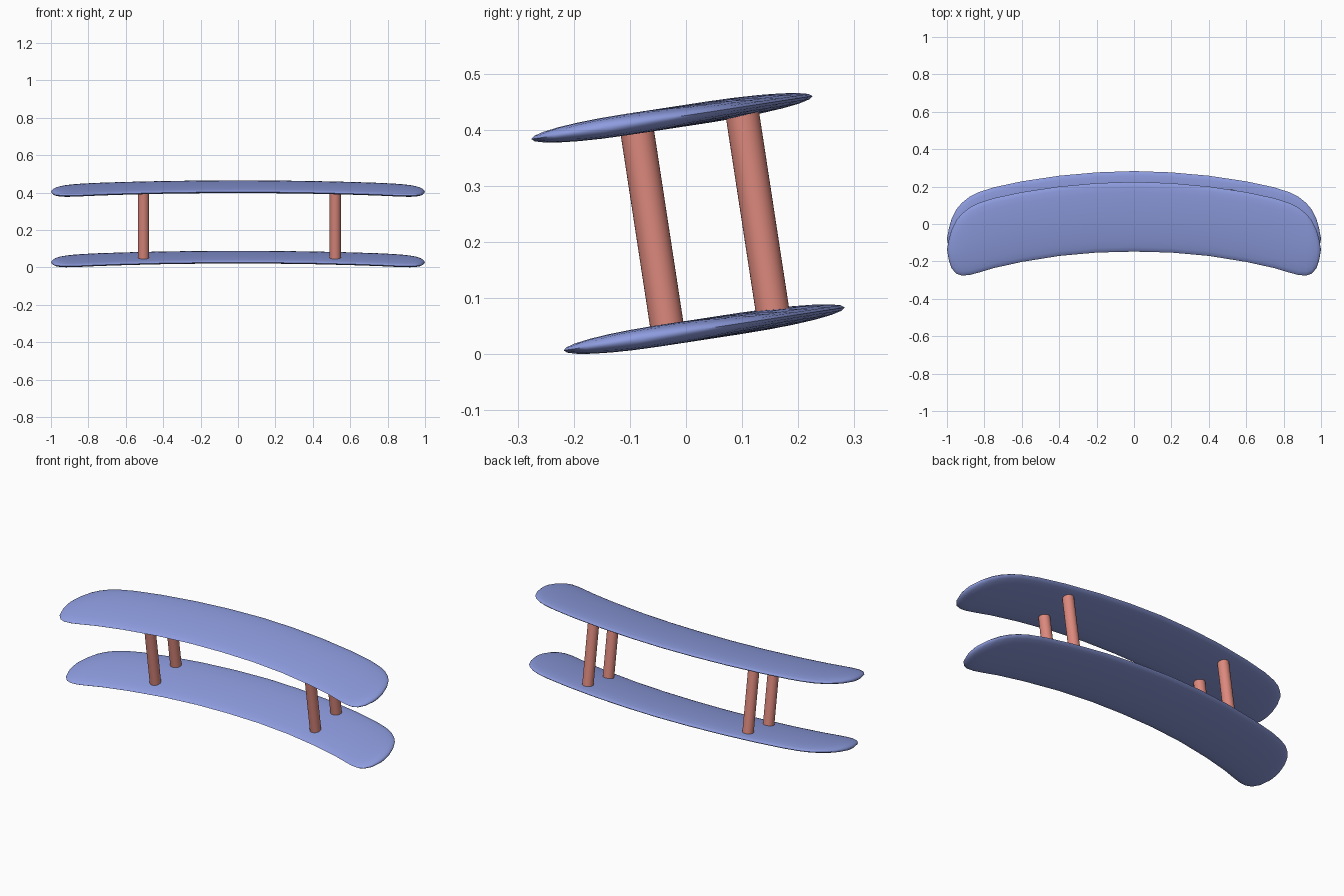
import bpy
import bmesh
from math import pi, sin, cos, atan
from mathutils import Matrix, Vector

if "Cube" in bpy.data.objects:
    bpy.data.objects.remove(bpy.data.objects["Cube"])


def material(name, rgb):
    m = bpy.data.materials.new(name)
    m.use_nodes = True
    m.diffuse_color = (*rgb, 1)
    m.node_tree.nodes["Principled BSDF"].inputs["Base Color"].default_value = (*rgb, 1)
    return m


BLUE = material("periwinkle blue", (0.27, 0.335, 0.74))
RED = material("salmon red", (0.72, 0.25, 0.205))

# Both wings and the struts share one tilted frame
TILT = atan(0.153)
FRAME = Matrix.Translation((0, 0, 0.04)) @ Matrix.Rotation(TILT, 4, "X")
GAP = 0.381
HALF_THICK = 0.019
SEGMENTS = 24

# Half-span stations of a wing: x, front edge y, back edge y
STATIONS = [
    (0, -0.09, 0.283), (0.2, -0.095, 0.276), (0.4, -0.113, 0.258),
    (0.6, -0.145, 0.228), (0.75, -0.178, 0.196), (0.83, -0.202, 0.17),
    (0.88, -0.215, 0.145), (0.92, -0.218, 0.113), (0.95, -0.208, 0.078),
    (0.975, -0.18, 0.028), (0.99, -0.135, -0.025),
]


def finish(bm, name, mat, matrix):
    bmesh.ops.recalc_face_normals(bm, faces=bm.faces)
    mesh = bpy.data.meshes.new(name)
    bm.to_mesh(mesh)
    bm.free()
    mesh.materials.append(mat)
    obj = bpy.data.objects.new(name, mesh)
    bpy.context.collection.objects.link(obj)
    obj.matrix_world = matrix
    bpy.ops.object.select_all(action="DESELECT")
    obj.select_set(True)
    bpy.context.view_layer.objects.active = obj
    bpy.ops.object.shade_smooth_by_angle(angle=pi / 4)
    return obj


# Swept wing: lens sections lofted from tip to tip
def wing(name, height):
    bm = bmesh.new()
    mirrored = [(-x, f, b) for x, f, b in reversed(STATIONS[1:])]
    rings = []
    for x, front, back in mirrored + STATIONS:
        mid, half = (front + back) / 2, (back - front) / 2
        thick = HALF_THICK * min(1, half / 0.165) ** 0.5
        ring = []
        for i in range(SEGMENTS):
            a = 2 * pi * i / SEGMENTS
            y = (mid + half * cos(a)) / cos(TILT)
            ring.append(bm.verts.new((x, y, thick * sin(a))))
        rings.append(ring)
    for r, s in zip(rings, rings[1:]):
        for i in range(SEGMENTS):
            j = (i + 1) % SEGMENTS
            bm.faces.new((r[i], r[j], s[j], s[i]))
    # Rounded tips close to a single point
    for ring, side in ((rings[0], -1), (rings[-1], 1)):
        tip = bm.verts.new((side, -0.08, 0))
        for i in range(SEGMENTS):
            bm.faces.new((ring[i], ring[(i + 1) % SEGMENTS], tip))
    return finish(bm, name, BLUE, FRAME @ Matrix.Translation((0, 0, height)))


# Round strut standing square to the wings
def strut(name, x, y):
    bm = bmesh.new()
    bmesh.ops.create_cone(bm, cap_ends=True, segments=32, radius1=0.03,
                          radius2=0.03, depth=GAP)
    return finish(bm, name, RED, FRAME @ Matrix.Translation((x, y, GAP / 2)))


wing("lower_wing", 0)
wing("upper_wing", GAP)
for side, x in (("right", -0.505), ("left", 0.52)):
    strut("front_strut_" + side, x, -0.032)
    strut("back_strut_" + side, x, 0.158)
